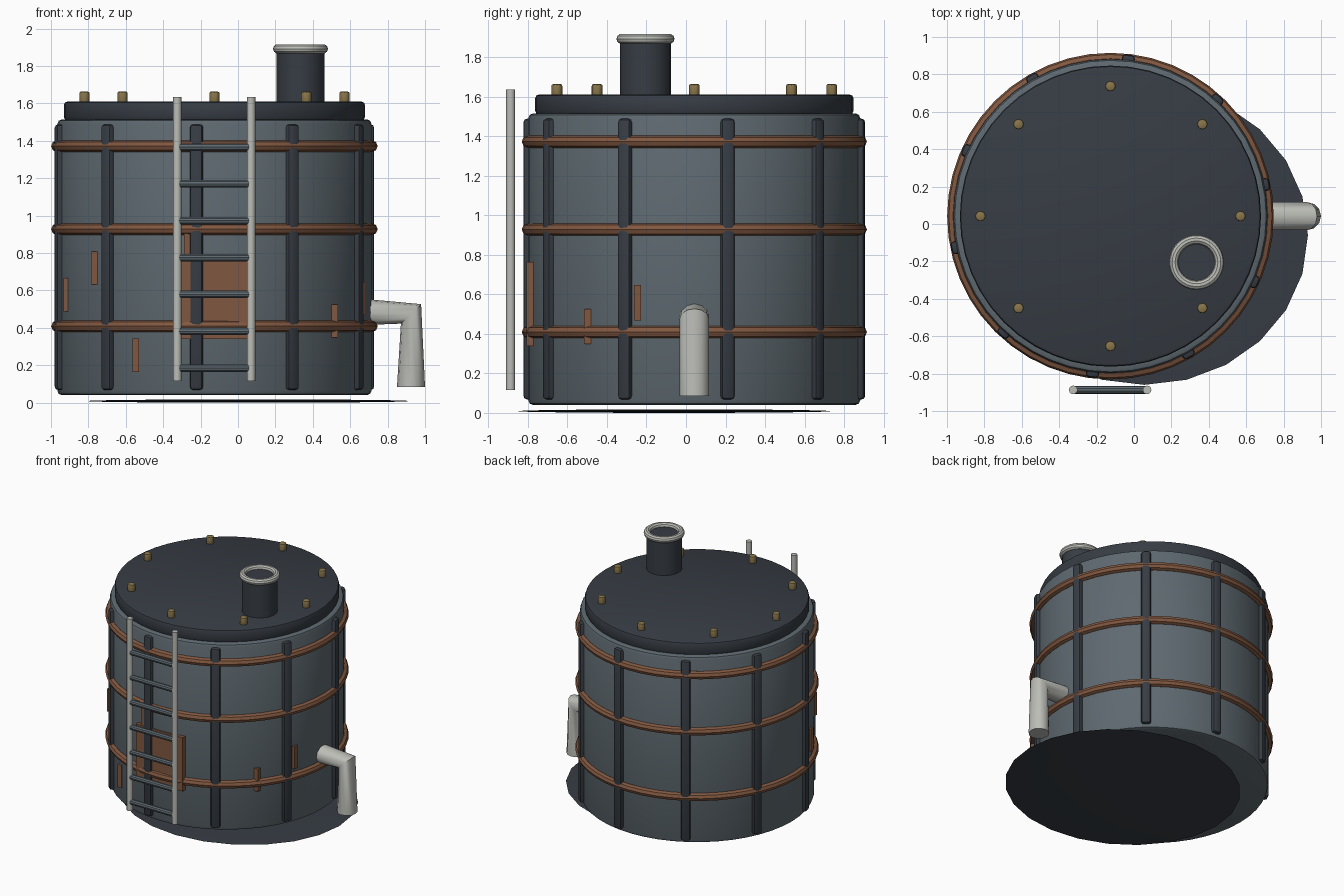
import bpy, math
from mathutils import Vector

if "Cube" in bpy.data.objects:
    bpy.data.objects.remove(bpy.data.objects["Cube"])

CX, CY, R = -0.126, 0.042, 0.84      # tank axis and wall radius


def material(name, r, g, b):
    m = bpy.data.materials.new(name)
    m.diffuse_color = (r, g, b, 1)
    m.use_nodes = True
    m.node_tree.nodes["Principled BSDF"].inputs["Base Color"].default_value = m.diffuse_color
    return m


SLATE = material("slate_steel", 0.112, 0.142, 0.162)
DARK = material("dark_steel", 0.038, 0.046, 0.058)
RUST = material("rust_brown", 0.22, 0.097, 0.052)
PALE = material("pale_grey", 0.50, 0.51, 0.47)
BRASS = material("brass", 0.25, 0.18, 0.07)


def finish(name, mat, bevel=0, segments=2):
    ob = bpy.context.object
    ob.name = name
    ob.data.materials.append(mat)
    bpy.ops.object.transform_apply(location=False, rotation=False, scale=True)
    if bevel:
        mod = ob.modifiers.new("rounded_edges", 'BEVEL')
        mod.width, mod.segments, mod.limit_method = bevel, segments, 'ANGLE'
        bpy.ops.object.modifier_apply(modifier=mod.name)
    bpy.ops.object.shade_smooth_by_angle(angle=math.radians(35))
    return ob


def cylinder(name, mat, r, z0, z1, x, y, sides=24, bevel=0):
    bpy.ops.mesh.primitive_cylinder_add(vertices=sides, radius=r, depth=z1 - z0,
                                        location=(x, y, (z0 + z1) / 2))
    return finish(name, mat, bevel)


def box(name, mat, size, loc, turn=0, bevel=0):
    bpy.ops.mesh.primitive_cube_add(size=1, location=loc, rotation=(0, 0, turn))
    bpy.context.object.scale = size
    return finish(name, mat, bevel)


def ring(name, mat, major, minor, loc, seg, sides):
    bpy.ops.mesh.primitive_torus_add(major_radius=major, minor_radius=minor, location=loc,
                                     major_segments=seg, minor_segments=sides)
    return finish(name, mat)


def around(angle, r):
    a = math.radians(angle)
    return CX + r * math.cos(a), CY + r * math.sin(a)


# Tank shell and lid
cylinder("tank_body", SLATE, R, 0.04, 1.515, CX, CY, 48, 0.025)
cylinder("tank_lid", DARK, 0.805, 1.51, 1.61, CX, CY, 48, 0.018)

# Rusty hoops
for z in (0.409, 0.928, 1.372):
    ring("hoop", RUST, 0.842, 0.031, (CX, CY, z), 48, 8)

# Upright ribs
for i in range(10):
    a = -96.5 + 36 * i
    x, y = around(a, 0.838)
    box("upright_rib", DARK, (0.06, 0.07, 1.42), (x, y, 0.778), math.radians(a), 0.018)

# Lid bolts
for i in range(8):
    x, y = around(45 * i, 0.695)
    cylinder("lid_bolt", BRASS, 0.03, 1.60, 1.664, x, y, 8, 0.012)

# Vent stack with a collar
cylinder("vent_stack", DARK, 0.128, 1.59, 1.89, 0.334, -0.205)
ring("vent_collar", PALE, 0.122, 0.025, (0.334, -0.205, 1.892), 32, 10)

# Ladder
for x in (-0.325, 0.07):
    cylinder("ladder_rail", PALE, 0.023, 0.117, 1.635, x, -0.887, 12)
for i in range(7):
    bpy.ops.mesh.primitive_cylinder_add(vertices=10, radius=0.021, depth=0.395,
                                        location=(-0.1275, -0.887, 0.185 + 0.197 * i),
                                        rotation=(0, math.pi / 2, 0))
    finish("ladder_rung", SLATE)

# Drain pipe with a sharp elbow
curve = bpy.data.curves.new("drain_pipe", 'CURVE')
curve.dimensions = '3D'
curve.bevel_depth, curve.bevel_resolution, curve.use_fill_caps = 0.075, 4, True
spline = curve.splines.new('POLY')
spline.points.add(2)
for p, co in zip(spline.points, [(0.6, CY, 0.487), (0.925, CY, 0.475), (0.925, CY, 0.085)]):
    p.co = (*co, 1)
pipe = bpy.data.objects.new("drain_pipe", curve)
bpy.context.collection.objects.link(pipe)
bpy.ops.object.select_all(action='DESELECT')
pipe.select_set(True)
bpy.context.view_layer.objects.active = pipe
bpy.ops.object.convert(target='MESH')
finish("drain_pipe", PALE)

# Rust panel and rust streaks on the wall
box("rust_panel", RUST, (0.41, 0.06, 0.425), (-0.125, -0.776, 0.552))
for a, z in ((200, 0.577), (220, 0.72), (240, 0.253), (260, 0.83), (320, 0.437), (340, 0.557)):
    x, y = around(a, R)
    box("rust_streak", RUST, (0.034, 0.034, 0.178), (x, y, z))

# Thin oval stain beneath the tank
bpy.ops.mesh.primitive_uv_sphere_add(segments=24, ring_count=8, location=(0.055, -0.06, 0.009))
bpy.context.object.scale = (0.875, 0.80, 0.009)
finish("ground_stain", DARK)
